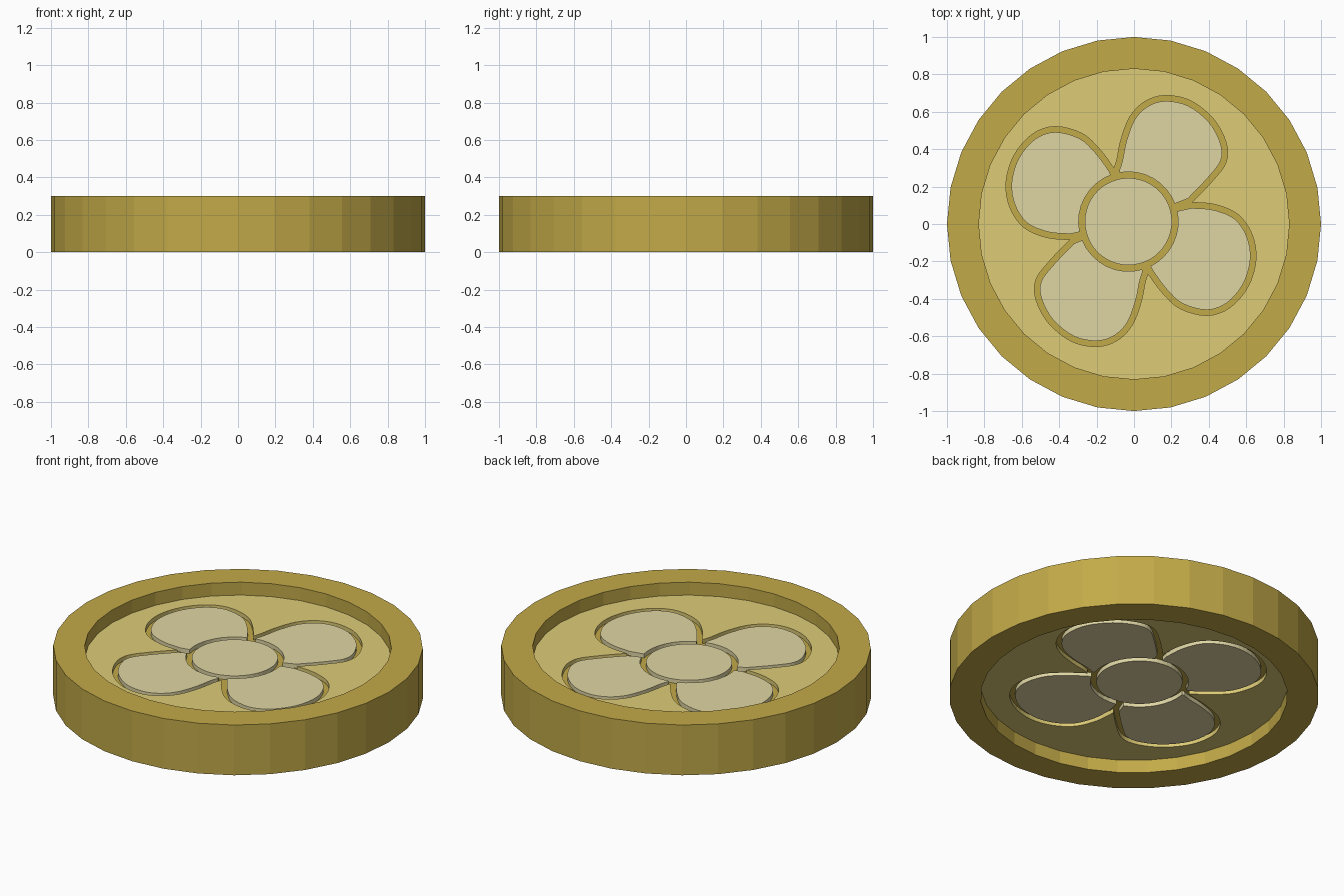
import bpy, bmesh, math
from mathutils import Vector
from mathutils.geometry import interpolate_bezier

if "Cube" in bpy.data.objects:
    bpy.data.objects.remove(bpy.data.objects["Cube"])

HEIGHT, RIM_IN, FLOOR, CORE = 0.30, 0.83, 0.223, 0.198
CENTRE, HUB = Vector((-0.016, 0.016)), Vector((-0.03, 0.013))


def material(name, rgb):
    m = bpy.data.materials.new(name)
    m.diffuse_color = (*rgb, 1)
    m.use_nodes = True
    m.node_tree.nodes["Principled BSDF"].inputs["Base Color"].default_value = m.diffuse_color
    return m


gold = material("dark_gold", (0.54, 0.40, 0.065))
tan = material("pale_gold", (0.73, 0.60, 0.18))
cream = material("cream", (0.74, 0.67, 0.37))


def circle(r, n, c=Vector((0, 0))):
    return [c + Vector((r * math.cos(2 * math.pi * i / n), r * math.sin(2 * math.pi * i / n))) for i in range(n)]


def plate(name, loops, z0, z1, mat):
    """Flat extruded plate from closed outlines; inner outlines become holes."""
    cu = bpy.data.curves.new(name, 'CURVE')
    cu.dimensions, cu.fill_mode, cu.extrude = '2D', 'BOTH', (z1 - z0) / 2
    for pts in loops:
        s = cu.splines.new('POLY')
        s.points.add(len(pts) - 1)
        for p, q in zip(s.points, pts):
            p.co = (q.x, q.y, 0, 1)
        s.use_cyclic_u = True
    cu.materials.append(mat)
    ob = bpy.data.objects.new(name, cu)
    ob.location.z = (z0 + z1) / 2
    bpy.context.collection.objects.link(ob)
    bpy.ops.object.select_all(action='DESELECT')
    ob.select_set(True)
    bpy.context.view_layer.objects.active = ob
    bpy.ops.object.convert(target='MESH')
    me = bpy.context.object.data
    bm = bmesh.new()
    bm.from_mesh(me)
    bmesh.ops.remove_doubles(bm, verts=bm.verts, dist=1e-5)
    bmesh.ops.recalc_face_normals(bm, faces=bm.faces)
    for f in bm.faces:
        f.smooth = False
    bm.to_mesh(me)
    bm.free()


def smooth(pts, n=5):
    """Rounded path through the points, open ended."""
    out = []
    for i in range(len(pts) - 1):
        a, b = pts[i], pts[i + 1]
        ta = (b - pts[max(i - 1, 0)]) / 6
        tb = (pts[min(i + 2, len(pts) - 1)] - a) / 6
        out += [Vector(p[:2]) for p in interpolate_bezier(a.to_3d(), (a + ta).to_3d(), (b - tb).to_3d(), b.to_3d(), n)][:-1]
    return out + [pts[-1].copy()]


def inset_petal(path, d=0.03, r=0.266):
    """Petal outline moved inwards and closed by an arc around the hub."""
    pts = []
    for i, p in enumerate(path):
        t = (path[min(i + 1, len(path) - 1)] - path[max(i - 1, 0)]).normalized()
        q = p + Vector((t.y, -t.x)) * d
        if (q - HUB).length > r + 0.006:
            pts.append(q)
    a0, a1 = [math.atan2(*(q - HUB).yx) for q in (pts[-1], pts[0])]
    span = (a1 - a0) % (2 * math.pi)
    for i in range(9):
        a = a0 + span * i / 8
        pts.append(HUB + r * Vector((math.cos(a), math.sin(a))))
    return pts


# Two traced petals, repeated by a half turn
petal_a = [(-.091, .281), (-.075, .33), (-.053, .436), (-.005, .559), (.075, .639), (.182, .671), (.316, .644),
           (.439, .548), (.508, .42), (.508, .313), (.433, .211), (.326, .099)]
petal_b = [(.326, .099), (.449, .088), (.572, .035), (.647, -.072), (.668, -.206), (.626, -.35), (.529, -.463),
           (.406, -.505), (.262, -.468), (.166, -.382), (.091, -.281)]
paths = [smooth([CENTRE + Vector(p) * s for p in petal]) for s in (1, -1) for petal in (petal_a, petal_b)]
outline = [p for path in paths for p in path[:-1]]
petals = [inset_petal(path) for path in paths]

# Rim and core disc
plate("rim", [circle(1, 32), circle(RIM_IN, 32)], 0, HEIGHT, gold)
plate("core", [circle(RIM_IN, 32)], HEIGHT - CORE, CORE, gold)

# Raised field, petals and hub on both faces; the underside is turned over
for side in ("top", "bottom"):
    top = side == "top"
    z0, z1 = (CORE, FLOOR) if top else (HEIGHT - FLOOR, HEIGHT - CORE)
    place = (lambda pts: pts) if top else (lambda pts: [Vector((-p.y, -p.x)) for p in pts])
    plate(side + "_field", [circle(RIM_IN, 32), place(outline)], z0, z1, tan)
    plate(side + "_hub", [place(circle(0.233, 48, HUB))], z0, z1, cream)
    for i, pts in enumerate(petals):
        plate(f"{side}_petal_{i + 1}", [place(pts)], z0, z1, cream)
